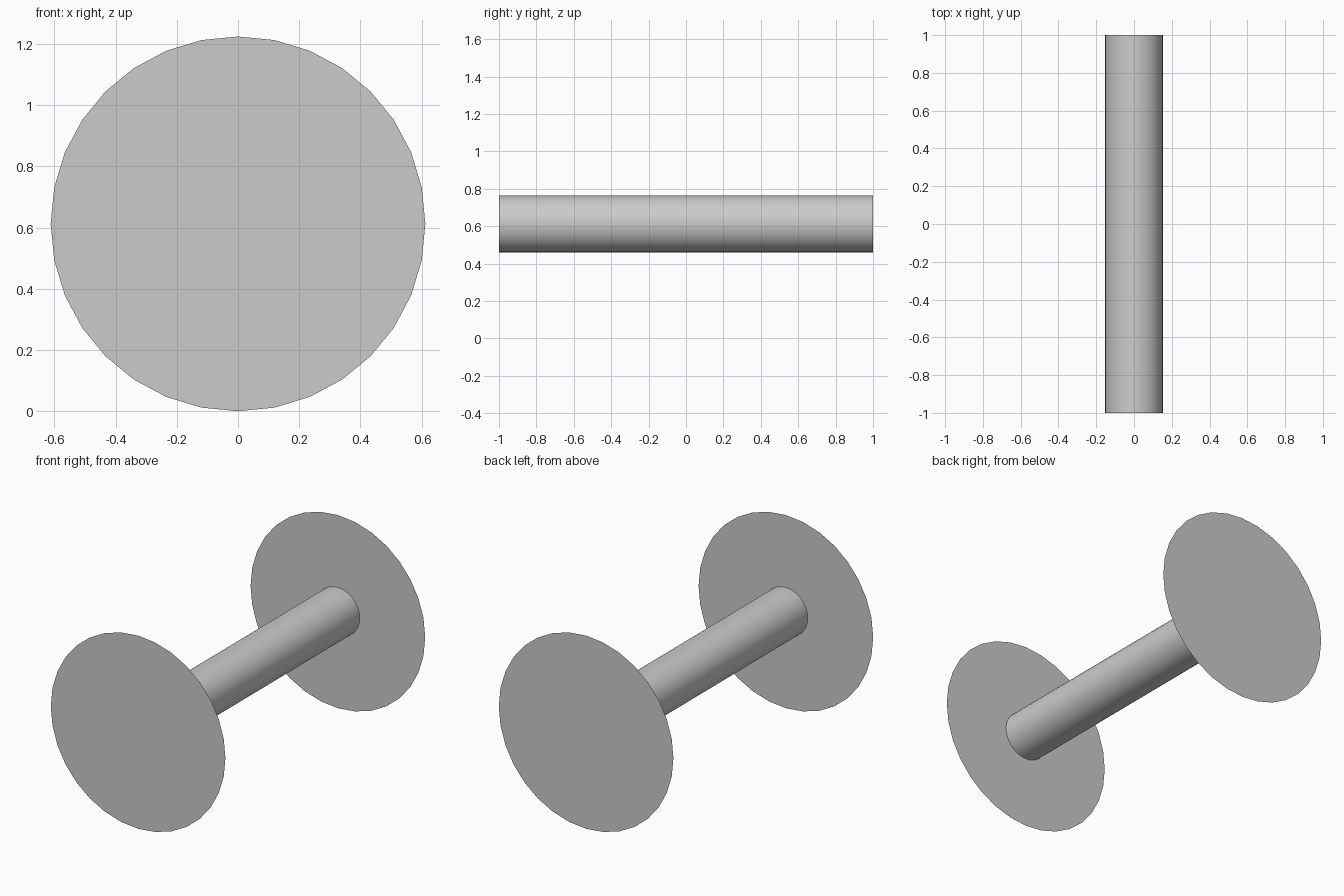
import bpy
from math import pi

cube = bpy.data.objects.get("Cube")
if cube:
    bpy.data.objects.remove(cube, do_unlink=True)

SIDES = 32
DISC_RADIUS = 0.612
BAR_RADIUS = 0.153
HALF_LENGTH = 1.0

# Single plain grey for every part
grey = bpy.data.materials.new("plain_grey")
grey.use_nodes = True
colour = (0.6, 0.6, 0.6, 1)
grey.diffuse_color = colour
grey.node_tree.nodes["Principled BSDF"].inputs["Base Color"].default_value = colour


def finish(name):
    obj = bpy.context.object
    obj.name = name
    obj.data.materials.append(grey)
    bpy.ops.object.transform_apply(location=False, rotation=True, scale=True)
    return obj


# Central bar, open at the ends where the discs close it
bpy.ops.mesh.primitive_cylinder_add(
    vertices=SIDES, radius=BAR_RADIUS, depth=2 * HALF_LENGTH,
    end_fill_type='NOTHING', location=(0, 0, DISC_RADIUS), rotation=(pi / 2, 0, 0))
finish("central_bar")
bpy.ops.object.shade_smooth_by_angle(angle=pi / 6)

# Flat end discs, each facing outwards
for name, side in (("front_disc", -1), ("back_disc", 1)):
    bpy.ops.mesh.primitive_circle_add(
        vertices=SIDES, radius=DISC_RADIUS, fill_type='NGON',
        location=(0, side * HALF_LENGTH, DISC_RADIUS), rotation=(-side * pi / 2, 0, 0))
    finish(name)
